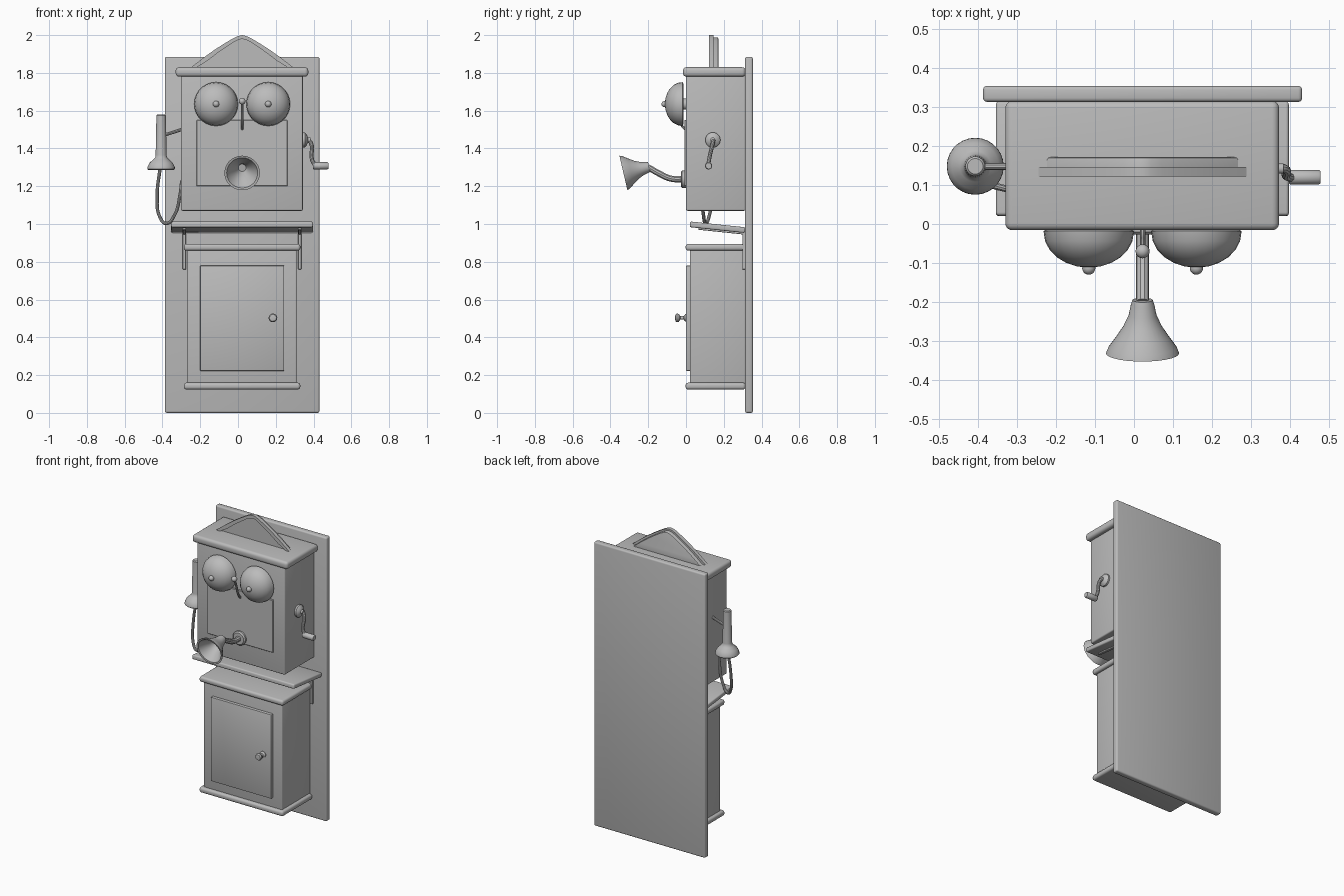
import bpy, bmesh, math
from mathutils import Vector

if "Cube" in bpy.data.objects:
    bpy.data.objects.remove(bpy.data.objects["Cube"])

grey = bpy.data.materials.new("plain grey")
grey.diffuse_color = (0.5, 0.5, 0.5, 1)
grey.use_nodes = True
grey.node_tree.nodes["Principled BSDF"].inputs["Base Color"].default_value = grey.diffuse_color
CX = 0.022  # centre line of the cabinet


def finish(ob, angle=35):
    ob.data.materials.clear()
    ob.data.materials.append(grey)
    bpy.ops.object.select_all(action='DESELECT')
    ob.select_set(True)
    bpy.context.view_layer.objects.active = ob
    bpy.ops.object.shade_smooth_by_angle(angle=math.radians(angle))
    return ob


def from_bmesh(name, bm, angle=35):
    bmesh.ops.recalc_face_normals(bm, faces=bm.faces)
    me = bpy.data.meshes.new(name)
    bm.to_mesh(me)
    bm.free()
    ob = bpy.data.objects.new(name, me)
    bpy.context.collection.objects.link(ob)
    return finish(ob, angle)


def box(name, x, y, z, bevel=0.006, segs=3):
    bm = bmesh.new()
    bmesh.ops.create_cube(bm, size=1)
    for v in bm.verts:
        v.co = [(a + b) / 2 + c * (b - a) for (a, b), c in zip((x, y, z), v.co)]
    if bevel:
        bmesh.ops.bevel(bm, geom=bm.edges[:], offset=bevel, segments=segs,
                        profile=0.5, affect='EDGES')
    return from_bmesh(name, bm)


def lathe(name, origin, axis, profile, n=28):
    """Spin (radius, distance) pairs about an axis."""
    bm = bmesh.new()
    q = Vector((0, 0, 1)).rotation_difference(Vector(axis).normalized())
    rings = []
    for r, h in profile:
        count = n if r > 1e-5 else 1
        rings.append([bm.verts.new(Vector(origin) + q @ Vector(
            (r * math.cos(2 * math.pi * i / n), r * math.sin(2 * math.pi * i / n), h)))
            for i in range(count)])
    for a, b in zip(rings, rings[1:]):
        for i in range(n):
            j = (i + 1) % n
            if len(a) == 1 and len(b) > 1:
                bm.faces.new((a[0], b[i], b[j]))
            elif len(b) == 1 and len(a) > 1:
                bm.faces.new((a[i], b[0], a[j]))
            elif len(a) > 1:
                bm.faces.new((a[i], b[i], b[j], a[j]))
    return from_bmesh(name, bm)


def tube(name, pts, radius):
    cu = bpy.data.curves.new(name, 'CURVE')
    cu.dimensions = '3D'
    cu.bevel_depth, cu.bevel_resolution, cu.resolution_u = radius, 3, 6
    cu.use_fill_caps = True
    sp = cu.splines.new('BEZIER')
    sp.bezier_points.add(len(pts) - 1)
    for p, co in zip(sp.bezier_points, pts):
        p.co = co
        p.handle_left_type = p.handle_right_type = 'AUTO'
    ob = bpy.data.objects.new(name, cu)
    bpy.context.collection.objects.link(ob)
    bpy.ops.object.select_all(action='DESELECT')
    ob.select_set(True)
    bpy.context.view_layer.objects.active = ob
    bpy.ops.object.convert(target='MESH')
    return finish(bpy.context.view_layer.objects.active)


def prism(name, outline, y0, y1, bevel=0.0):
    """Extrude an xz outline along y."""
    bm = bmesh.new()
    f = bm.faces.new([bm.verts.new((x, y0, z)) for x, z in outline])
    new = bmesh.ops.extrude_face_region(bm, geom=[f])['geom']
    verts = [v for v in new if isinstance(v, bmesh.types.BMVert)]
    bmesh.ops.translate(bm, verts=verts, vec=(0, y1 - y0, 0))
    if bevel:
        edges = [e for e in bm.edges if all(v.co.y > max(y0, y1) - 1e-4 for v in e.verts)]
        bmesh.ops.bevel(bm, geom=edges, offset=bevel, segments=2, profile=0.5, affect='EDGES')
    return from_bmesh(name, bm)


def ball(r, h, steps=10):
    return [(r * math.sin(math.pi * i / steps), h - r * math.cos(math.pi * i / steps))
            for i in range(steps + 1)]


# Backboard and the two cabinets
box("backboard", (-0.387, 0.431), (0.313, 0.354), (0, 1.885), 0.01)
box("upper_cabinet", (-0.302, 0.343), (0, 0.315), (1.07, 1.79), 0.008)
box("upper_lid", (-0.33, 0.372), (-0.016, 0.315), (1.78, 1.83), 0.018, 4)
box("upper_front_plate", (-0.22, 0.262), (-0.009, 0.005), (1.2, 1.55), 0.003, 1)
box("lower_cabinet", (-0.267, 0.31), (0.02, 0.315), (0.13, 0.88), 0.006)
for name, z in (("lower_lid", 0.859), ("lower_foot", 0.124)):
    box(name, (-0.287, 0.33), (-0.002, 0.315), (z, z + 0.036), 0.014, 4)
box("cabinet_door", (-0.2, 0.244), (0, 0.03), (0.222, 0.78), 0.004, 2)
lathe("door_knob", (0.185, 0.002, 0.503), (0, -1, 0),
      [(0, 0), (0.02, 0), (0.02, 0.006), (0.009, 0.014), (0.009, 0.032),
       (0.021, 0.04), (0.023, 0.05), (0.018, 0.058), (0, 0.061)])

# Sloping writing shelf with its two brackets
shelf = box("writing_shelf", (-0.354, 0.397), (-0.147, 0.147), (-0.015, 0.015), 0.008)
shelf.location = (0, 0.167, 0.983)
shelf.rotation_euler.x = math.radians(-6)
for side, x in (("left", -0.284), ("right", 0.327)):
    box(side + "_bracket_leg", (x - 0.009, x + 0.009), (0.298, 0.315), (0.76, 0.97), 0.002, 1)
    arm = box(side + "_bracket_arm", (x - 0.009, x + 0.009), (-0.12, 0.12), (-0.006, 0.006), 0.002, 1)
    arm.location = (0, 0.185, 0.963)
    arm.rotation_euler.x = math.radians(-6)

# Arched crest on the lid
half = [(0.267, 1.832), (0.2, 1.884), (0.145, 1.923), (0.095, 1.955), (0.05, 1.982),
        (0.022, 1.995), (0, 2.0)]
arch = [(CX - x, z) for x, z in half] + [(CX + x, z) for x, z in reversed(half[:-1])]
inner = [(CX + (x - CX) * 0.92, max(1.826, z - 0.02)) for x, z in arch]
prism("crest_trim", arch + inner[::-1], 0.122, 0.146)
prism("crest_board", [(CX + (x - CX) * 0.965, z - 0.012) for x, z in arch], 0.135, 0.172, 0.008)

# Bells with centre nubs
dome = [(0, 0.014), (0.108, 0.014), (0.116, 0.018)] + [
    (0.116 * math.cos(math.radians(a)), 0.02 + 0.092 * math.sin(math.radians(a)))
    for a in range(15, 91, 15)]
dome[-1] = (0, 0.112)
for side, s in (("left", -1), ("right", 1)):
    at = (CX + s * 0.138, 0, 1.635)
    lathe(side + "_bell", at, (0, -1, 0), dome)
    lathe(side + "_bell_post", at, (0, -1, 0), [(0, -0.005), (0.03, -0.005), (0.03, 0.02), (0, 0.02)], 12)
    lathe(side + "_bell_nub", at, (0, -1, 0), ball(0.017, 0.113), 14)

# Clapper between the bells
tube("clapper_rod", [(CX, -0.003, 1.5), (CX, -0.028, 1.53), (CX, -0.05, 1.6), (CX, -0.07, 1.648)], 0.007)
lathe("clapper_ball", (CX, -0.07, 1.65), (0, -1, 0), ball(0.018, 0), 14)

# Mouthpiece
lathe("mouthpiece_flange", (CX, 0, 1.237), (0, -1, 0),
      [(0, 0), (0.046, 0), (0.046, 0.02), (0.038, 0.027), (0, 0.027)])
tube("mouthpiece_arm", [(CX, -0.01, 1.237), (CX, -0.08, 1.24), (CX, -0.14, 1.266), (CX, -0.2, 1.3)], 0.017)
lathe("mouthpiece_horn", (CX, -0.195, 1.302), (0, -0.974, -0.227),
      [(0, 0), (0.026, 0), (0.03, 0.012), (0.036, 0.04), (0.05, 0.07), (0.07, 0.1), (0.088, 0.125),
       (0.094, 0.14), (0.082, 0.138), (0.066, 0.11), (0.045, 0.08), (0.028, 0.045), (0.02, 0.02), (0, 0.02)])

# Side crank
lathe("crank_hub", (0.338, 0.142, 1.445), (1, 0, 0),
      [(0, 0), (0.04, 0), (0.04, 0.016), (0.03, 0.026), (0.013, 0.032), (0.013, 0.045), (0, 0.045)])
tube("crank_arm", [(0.37, 0.145, 1.445), (0.386, 0.142, 1.43), (0.392, 0.122, 1.34), (0.41, 0.118, 1.308)], 0.011)
lathe("crank_handle", (0.397, 0.12, 1.308), (1, 0, 0),
      [(0, 0), (0.016, 0), (0.019, 0.005), (0.019, 0.076), (0.016, 0.081), (0, 0.081)], 20)

# Receiver hanging on its hook, with the cord
RX, RY = -0.407, 0.148
lathe("receiver", (RX, RY, 1.285), (0, 0, 1),
      [(0, 0.01), (0.06, 0.01), (0.066, 0), (0.073, 0.006), (0.072, 0.018), (0.06, 0.04), (0.04, 0.058),
       (0.031, 0.068), (0.029, 0.08), (0.025, 0.29), (0.02, 0.295), (0, 0.295)])
tube("receiver_hook", [(-0.295, RY, 1.502), (-0.33, RY, 1.49), (RX + 0.02, RY, 1.472)], 0.009)
tube("receiver_cord", [(-0.412, RY, 1.3), (-0.428, 0.14, 1.15), (-0.415, 0.122, 1.04), (-0.38, 0.105, 1.003),
                       (-0.335, 0.092, 1.05), (-0.308, 0.085, 1.15), (-0.298, 0.08, 1.23)], 0.009)
